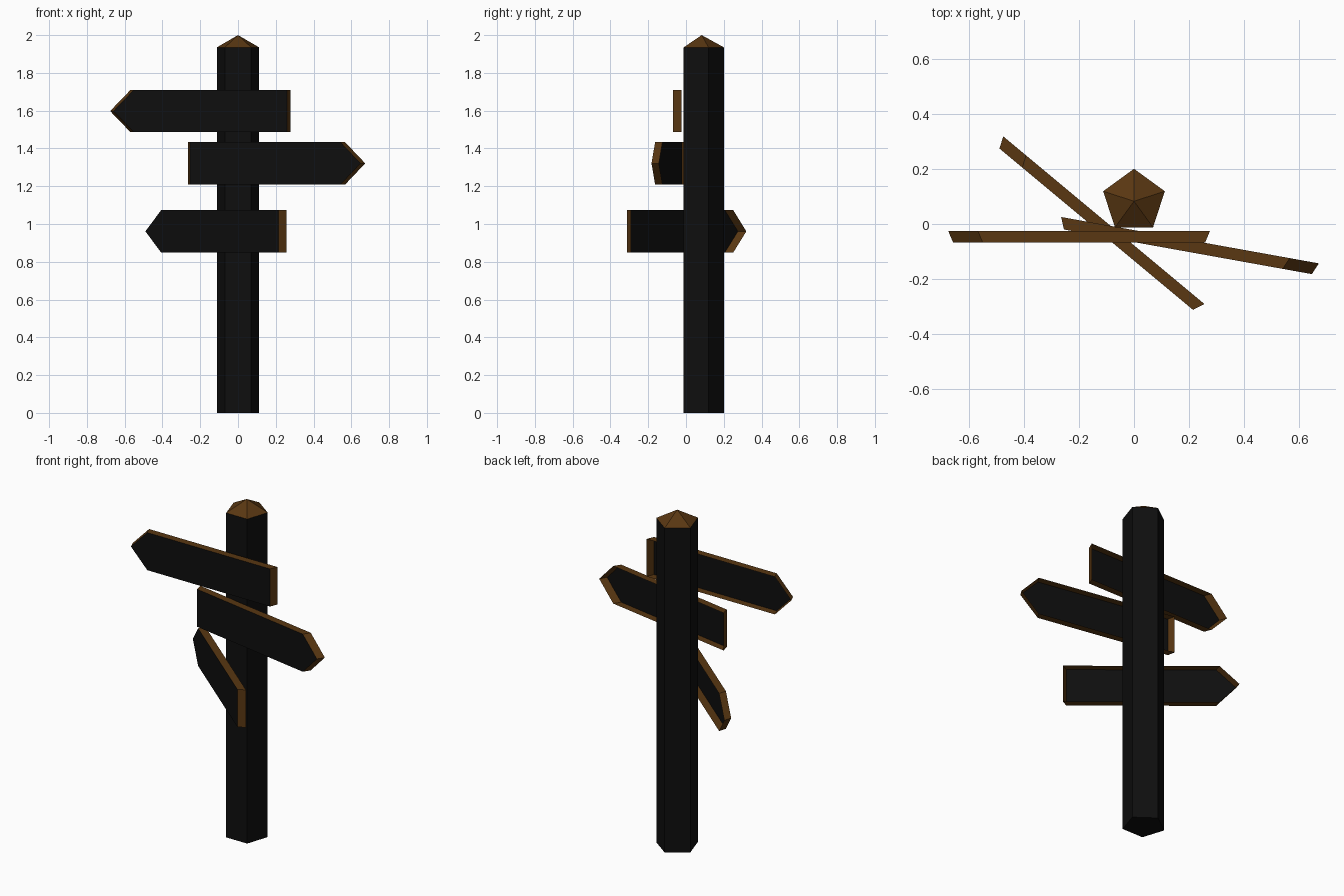
import bpy, bmesh, math
from mathutils import Matrix

cube = bpy.data.objects.get("Cube")
if cube:
    bpy.data.objects.remove(cube, do_unlink=True)


def make_material(name, rgb):
    mat = bpy.data.materials.new(name)
    mat.use_nodes = True
    mat.diffuse_color = (*rgb, 1)
    mat.node_tree.nodes["Principled BSDF"].inputs["Base Color"].default_value = (*rgb, 1)
    return mat


DARK = make_material("near_black", (0.0045, 0.0045, 0.0045))
BROWN = make_material("brown_wood", (0.1, 0.038, 0.006))


def finish(name, bm, materials):
    bmesh.ops.recalc_face_normals(bm, faces=bm.faces)
    mesh = bpy.data.meshes.new(name)
    bm.to_mesh(mesh)
    bm.free()
    for mat in materials:
        mesh.materials.append(mat)
    obj = bpy.data.objects.new(name, mesh)
    bpy.context.collection.objects.link(obj)
    return obj


# Five-sided post with a low pointed cap
POST_Y, RADIUS, SHOULDER, TOP = 0.083, 0.118, 1.935, 2.0
bm = bmesh.new()
rings = []
for z in (0, SHOULDER):
    ring = []
    for i in range(5):
        a = math.radians(90 + 72 * i)
        ring.append(bm.verts.new((RADIUS * math.cos(a), POST_Y + RADIUS * math.sin(a), z)))
    rings.append(ring)
apex = bm.verts.new((0, POST_Y, TOP))
bm.faces.new(rings[0][::-1])
for i in range(5):
    j = (i + 1) % 5
    bm.faces.new((rings[0][i], rings[0][j], rings[1][j], rings[1][i]))
    bm.faces.new((rings[1][i], rings[1][j], apex)).material_index = 1
finish("post", bm, (DARK, BROWN))


# Arrow boards: a dark front sheet with flared brown walls, open at the back
def arrow_board(name, x, y, z, angle, side):
    half_height, depth, flare = 0.112, 0.043, 0.018

    def outline(half_length, y_pos):
        shoulder = half_length - 0.108
        points = ((half_length, 0), (shoulder, half_height), (-half_length, half_height),
                  (-half_length, -half_height), (shoulder, -half_height))
        return [bm.verts.new((side * px, y_pos, pz)) for px, pz in points]

    bm = bmesh.new()
    back = outline(0.477, 0)
    front = outline(0.477 - flare, -depth)
    bm.faces.new(front)
    for i in range(5):
        j = (i + 1) % 5
        bm.faces.new((front[i], front[j], back[j], back[i])).material_index = 1
    bm.transform(Matrix.Translation((x, y, z)) @ Matrix.Rotation(math.radians(angle), 4, "Z"))
    finish(name, bm, (DARK, BROWN))


arrow_board("upper_arrow_board", -0.2, -0.025, 1.598, 0, -1)
arrow_board("middle_arrow_board", 0.204, -0.059, 1.321, -10.2, 1)
arrow_board("lower_arrow_board", -0.11, 0.014, 0.961, -39.8, -1)
